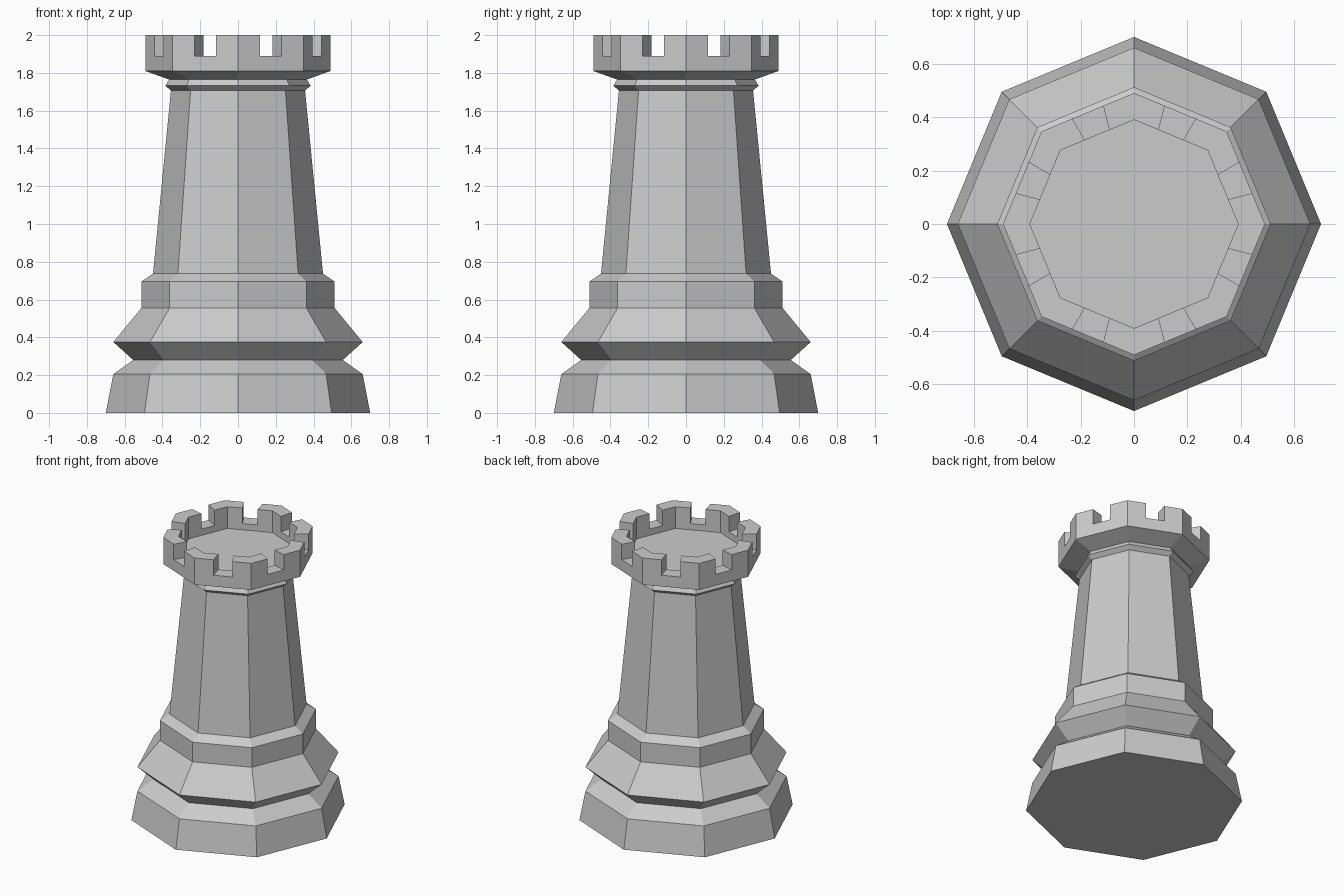
import bpy, bmesh
from math import sin, cos, pi
from mathutils import Vector

if "Cube" in bpy.data.objects:
    bpy.data.objects.remove(bpy.data.objects["Cube"])


def ring(bm, r, z, split):
    """Octagon ring with every side divided into `split` equal pieces."""
    corners = [Vector((r * cos(i * pi / 4), r * sin(i * pi / 4), z)) for i in range(8)]
    return [bm.verts.new(corners[i].lerp(corners[(i + 1) % 8], k / split))
            for i in range(8) for k in range(split)]


def lathe(bm, profile, split=1):
    """Skin a profile of (radius, height); returns rings and face bands."""
    rings = [ring(bm, r, z, split) for r, z in profile]
    n = 8 * split
    bands = []
    for a, b in zip(rings, rings[1:]):
        bands.append([bm.faces.new((a[i], a[(i + 1) % n], b[(i + 1) % n], b[i]))
                      for i in range(n)])
    return rings, bands


def finish(bm, name):
    bm.normal_update()
    mesh = bpy.data.meshes.new(name)
    bm.to_mesh(mesh)
    bm.free()
    bpy.context.collection.objects.link(bpy.data.objects.new(name, mesh))


# Base mouldings, tapered shaft and neck collar
bm = bmesh.new()
rings, _ = lathe(bm, [(0.70, 0), (0.66, 0.205), (0.555, 0.28), (0.66, 0.375),
                      (0.512, 0.555), (0.512, 0.695), (0.45, 0.737),
                      (0.355, 1.707), (0.385, 1.732), (0.365, 1.765)])
bm.faces.new(rings[0][::-1])
finish(bm, "tower_body")

# Flared crown with sunken floor
bm = bmesh.new()
rings, bands = lathe(bm, [(0.365, 1.765), (0.49, 1.81), (0.49, 1.89),
                          (0.39, 1.89), (0.39, 1.845)], split=3)
bm.faces.new(rings[-1])

# Corner battlements: raise all but the middle third of each side
raised = [f for i, f in enumerate(bands[2]) if i % 3 != 1]
out = bmesh.ops.extrude_face_region(bm, geom=raised)
verts = [g for g in out["geom"] if isinstance(g, bmesh.types.BMVert)]
bmesh.ops.translate(bm, verts=verts, vec=(0, 0, 0.11))
finish(bm, "battlement_crown")
